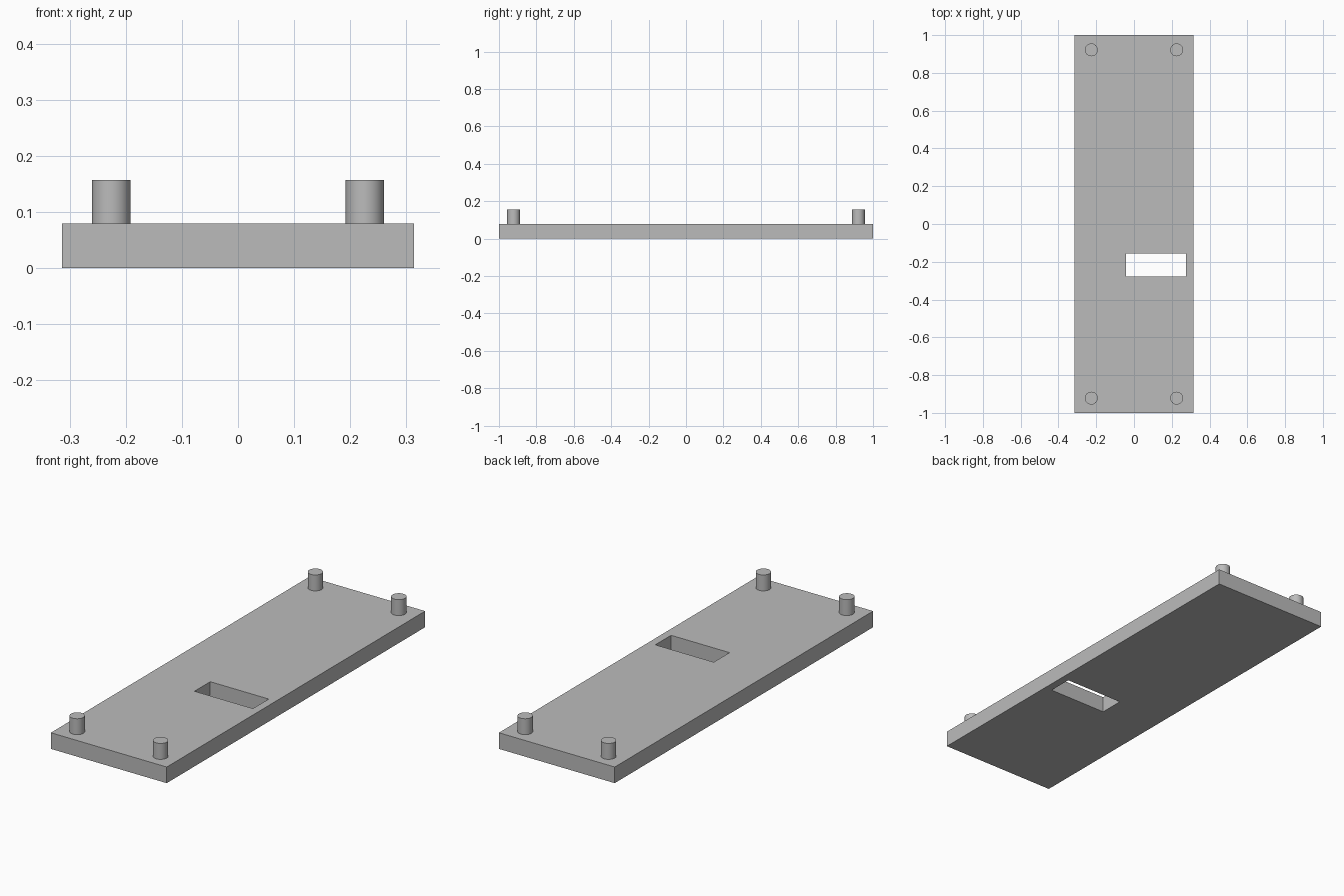
import bpy
import math

if "Cube" in bpy.data.objects:
    bpy.data.objects.remove(bpy.data.objects["Cube"])

HALF_X, HALF_Y, THICK = 0.314, 1.0, 0.079
PEG_X, PEG_Y, PEG_R, PEG_TOP = 0.226, 0.922, 0.034, 0.157

grey = bpy.data.materials.new("plain grey")
grey.diffuse_color = (0.5, 0.5, 0.5, 1)
grey.use_nodes = True
grey.node_tree.nodes["Principled BSDF"].inputs["Base Color"].default_value = grey.diffuse_color


def box(name, x0, x1, y0, y1, z0, z1):
    bpy.ops.mesh.primitive_cube_add(
        size=1, location=((x0 + x1) / 2, (y0 + y1) / 2, (z0 + z1) / 2))
    obj = bpy.context.object
    obj.name = name
    obj.scale = (x1 - x0, y1 - y0, z1 - z0)
    bpy.ops.object.transform_apply(location=False, rotation=False, scale=True)
    obj.data.materials.append(grey)
    return obj


# Flat base plate
plate = box("base_plate", -HALF_X, HALF_X, -HALF_Y, HALF_Y, 0, THICK)

# Rectangular slot cut right through the plate
cutter = box("slot_cutter", -0.042, 0.275, -0.277, -0.155, -0.1, THICK + 0.1)
cutter.hide_render = True
cutter.hide_viewport = True
cut = plate.modifiers.new("slot", 'BOOLEAN')
cut.operation = 'DIFFERENCE'
cut.solver = 'EXACT'
cut.object = cutter

# Round pegs at the four corners, standing on the plate
for side, sx in (("left", -1), ("right", 1)):
    for end, sy in (("front", -1), ("back", 1)):
        bpy.ops.mesh.primitive_cylinder_add(
            vertices=48, radius=PEG_R, depth=PEG_TOP - THICK,
            location=(sx * PEG_X, sy * PEG_Y, (PEG_TOP + THICK) / 2))
        peg = bpy.context.object
        peg.name = f"{end}_{side}_peg"
        peg.data.materials.append(grey)
        bpy.ops.object.shade_smooth_by_angle(angle=math.radians(30))
